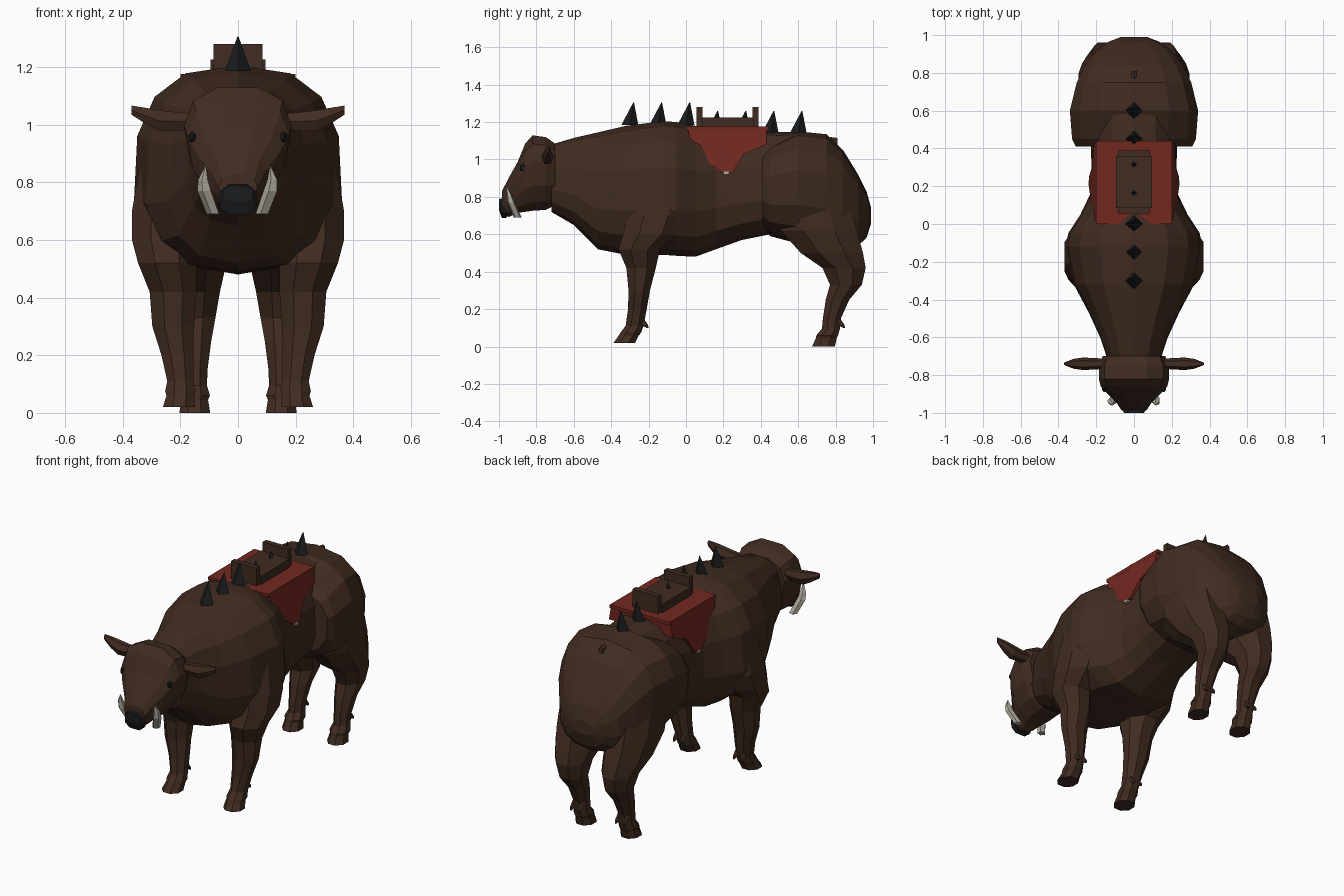
import bpy, bmesh, math
from mathutils import Vector

cube = bpy.data.objects.get("Cube")
if cube:
    bpy.data.objects.remove(cube, do_unlink=True)


def material(name, rgb):
    mat = bpy.data.materials.new(name)
    mat.use_nodes = True
    colour = (*rgb, 1)
    mat.diffuse_color = colour
    mat.node_tree.nodes["Principled BSDF"].inputs["Base Color"].default_value = colour
    return mat


hide = material("dark brown hide", (.052, .025, .015))
black = material("black horn", (.011, .012, .013))
ivory = material("grey ivory", (.45, .42, .36))
cloth = material("dull red cloth", (.168, .021, .014))
leather = material("saddle leather", (.052, .025, .015))


def finish(name, bm, mat):
    bmesh.ops.recalc_face_normals(bm, faces=bm.faces)
    mesh = bpy.data.meshes.new(name)
    bm.to_mesh(mesh)
    bm.free()
    mesh.materials.append(mat)
    obj = bpy.data.objects.new(name, mesh)
    bpy.context.collection.objects.link(obj)
    return obj


def loft(name, rings, mat, sides=8, power=2, sag=0, turn=.5):
    """Skin rings given as (centre, half width vector, half height vector)."""
    bm = bmesh.new()
    loops = []
    for centre, across, up in rings:
        loop = []
        for i in range(sides):
            angle = math.tau * (i + turn) / sides
            c, s = math.cos(angle), math.sin(angle)
            c = math.copysign(abs(c) ** (2 / power), c)
            s = math.copysign(abs(s) ** (2 / power), s)
            loop.append(bm.verts.new(Vector(centre) + Vector(across) * c * (1 - sag * s) + Vector(up) * s))
        loops.append(loop)
    for low, high in zip(loops, loops[1:]):
        for i in range(sides):
            j = (i + 1) % sides
            bm.faces.new((low[i], low[j], high[j], high[i]))
    bm.faces.new(loops[0])
    bm.faces.new(loops[-1])
    return finish(name, bm, mat)


def lengthwise(name, sections, mat, **options):
    """Sections along y: position, bottom, top, half width."""
    rings = [((0, y, (low + top) / 2), (w, 0, 0), (0, 0, (top - low) / 2))
             for y, low, top, w in sections]
    return loft(name, rings, mat, **options)


def upright(name, sections, side, mat, **options):
    """Sections along z: height, x, y, half width, half depth."""
    rings = [((side * x, y, z), (rx, 0, 0), (0, ry, 0)) for z, x, y, rx, ry in sections]
    return loft(name, rings, mat, **options)


def box(name, low, high, mat):
    bm = bmesh.new()
    bmesh.ops.create_cube(bm, size=1)
    low, high = Vector(low), Vector(high)
    for v in bm.verts:
        v.co = (low + high) / 2 + v.co * (high - low)
    return finish(name, bm, mat)


# Trunk, haunches and head
lengthwise("body", [
    (-.72, .72, 1.08, .14), (-.6, .65, 1.115, .18), (-.47, .52, 1.145, .24),
    (-.32, .49, 1.18, .32), (-.12, .49, 1.205, .362), (-.05, .485, 1.2, .35),
    (.05, .48, 1.18, .285), (.16, .52, 1.16, .232), (.3, .57, 1.15, .226),
    (.45, .6, 1.15, .23), (.7, .65, 1.14, .22)], hide, sides=14, power=2.6, sag=.05)
lengthwise("haunches", [
    (.41, .64, 1.04, .31), (.45, .59, 1.08, .33), (.6, .55, 1.15, .342),
    (.75, .53, 1.135, .305), (.84, .52, 1.05, .262), (.92, .54, .92, .2),
    (.965, .58, .83, .135), (.99, .66, .74, .07)], hide, sides=14, power=2.6, sag=-.04)
lengthwise("head", [
    (-.7, .75, 1.09, .16), (-.75, .725, 1.125, .18), (-.82, .72, 1.135, .18),
    (-.86, .715, 1.09, .17), (-.9, .71, .99, .135), (-.945, .69, .91, .09),
    (-.985, .7, .83, .065)], hide, sides=12, power=2.4, sag=-.2)
lengthwise("nose", [
    (-.96, .685, .78, .058), (-.985, .685, .795, .068), (-1, .73, .79, .055)],
    black, power=2.6)
lengthwise("tail_stub", [(.77, 1.08, 1.12, .015), (.81, 1.07, 1.115, .016)], hide, sides=6)

front_leg = [
    (.95, .25, -.14, .08, .12), (.7, .255, -.16, .122, .17), (.6, .255, -.19, .122, .16),
    (.52, .245, -.25, .11, .12), (.42, .225, -.24, .088, .085), (.3, .225, -.25, .078, .062),
    (.2, .21, -.26, .06, .054), (.11, .2, -.275, .049, .052), (.075, .2, -.295, .057, .06),
    (.06, .2, -.305, .052, .058), (.02, .205, -.33, .06, .062)]
hind_leg = [
    (.82, .17, .66, .13, .22), (.62, .17, .71, .135, .22), (.5, .16, .78, .125, .18),
    (.42, .155, .845, .1, .125), (.33, .152, .855, .08, .092), (.25, .15, .81, .062, .068),
    (.15, .15, .78, .048, .052), (.095, .15, .775, .046, .052), (.06, .15, .755, .057, .063),
    (.045, .15, .75, .05, .06), (0, .15, .735, .058, .066)]

for side, word in ((1, "left"), (-1, "right")):
    # Legs with dewclaws
    for part, sections in (("front", front_leg), ("hind", hind_leg)):
        upright(f"{part}_leg_{word}", sections, side, hide)
        _, x, y, _, _ = sections[-4]
        for k in (-1, 1):
            upright(f"{part}_dewclaw_{word}", [
                (.15, x + k * .02, y + .035, .014, .014),
                (.115, x + k * .024, y + .055, .013, .018),
                (.1, x + k * .024, y + .07, .005, .006)], side, hide, sides=5)

    # Leaf shaped ears, pointing outwards
    ear = [(.14, 1.01, .025, .03), (.2, 1.01, .03, .036), (.27, 1.013, .033, .042),
           (.32, 1.03, .026, .032), (.37, 1.05, .006, .018)]
    loft(f"ear_{word}", [((side * x, -.74, z), (0, depth, 0), (0, 0, tall))
                         for x, z, depth, tall in ear], hide, sides=6, turn=0)

    # Tusks
    upright(f"tusk_{word}", [
        (.69, .085, -.9, .024, .022), (.77, .115, -.935, .026, .022),
        (.81, .12, -.945, .018, .015), (.855, .112, -.958, .002, .002)],
        side, ivory, sides=5)

    # Eyes
    bm = bmesh.new()
    bmesh.ops.create_icosphere(bm, subdivisions=1, radius=1)
    for v in bm.verts:
        v.co = Vector((side * .157, -.863, .955)) + v.co * Vector((.016, .03, .024))
    finish(f"eye_{word}", bm, black)

    # Stirrup tips under the saddle cloth
    xs = sorted((side * .215, side * .241))
    box(f"stirrup_{word}", (xs[0], .2, .92), (xs[1], .23, .935), ivory)

# Row of back spikes, leaning slightly to the rear
for i in range(7):
    y = -.3 + .15 * i
    base = 1.185 if i < 3 else 1.14
    upright("back_spike", [(base, 0, y, .045, .045), (base + .12, 0, y + .02, .002, .002)],
            1, black, sides=4, turn=0)

# Saddle cloth: pointed flaps that spread towards the bottom
outline = [(.01, 1.17), (.43, 1.17), (.43, 1.08), (.31, 1.03), (.25, .93),
           (.19, .93), (.06, 1.03), (.02, 1.1)]
bm = bmesh.new()
ends = [[bm.verts.new((s * (.197 + (1.17 - z) * .17), y, z)) for y, z in outline] for s in (-1, 1)]
for end in ends:
    bm.faces.new(end)
for i in range(len(outline)):
    j = (i + 1) % len(outline)
    bm.faces.new((ends[0][i], ends[0][j], ends[1][j], ends[1][i]))
finish("saddle_cloth", bm, cloth)
box("cloth_top", (-.2, 0, 1.155), (.2, .44, 1.175), cloth)

# Saddle seat with raised ends
box("seat", (-.095, .085, 1.16), (.095, .36, 1.225), leather)
for name, y in (("pommel", .055), ("cantle", .355)):
    box(name, (-.085, y, 1.16), (.085, y + .033, 1.28), leather)
